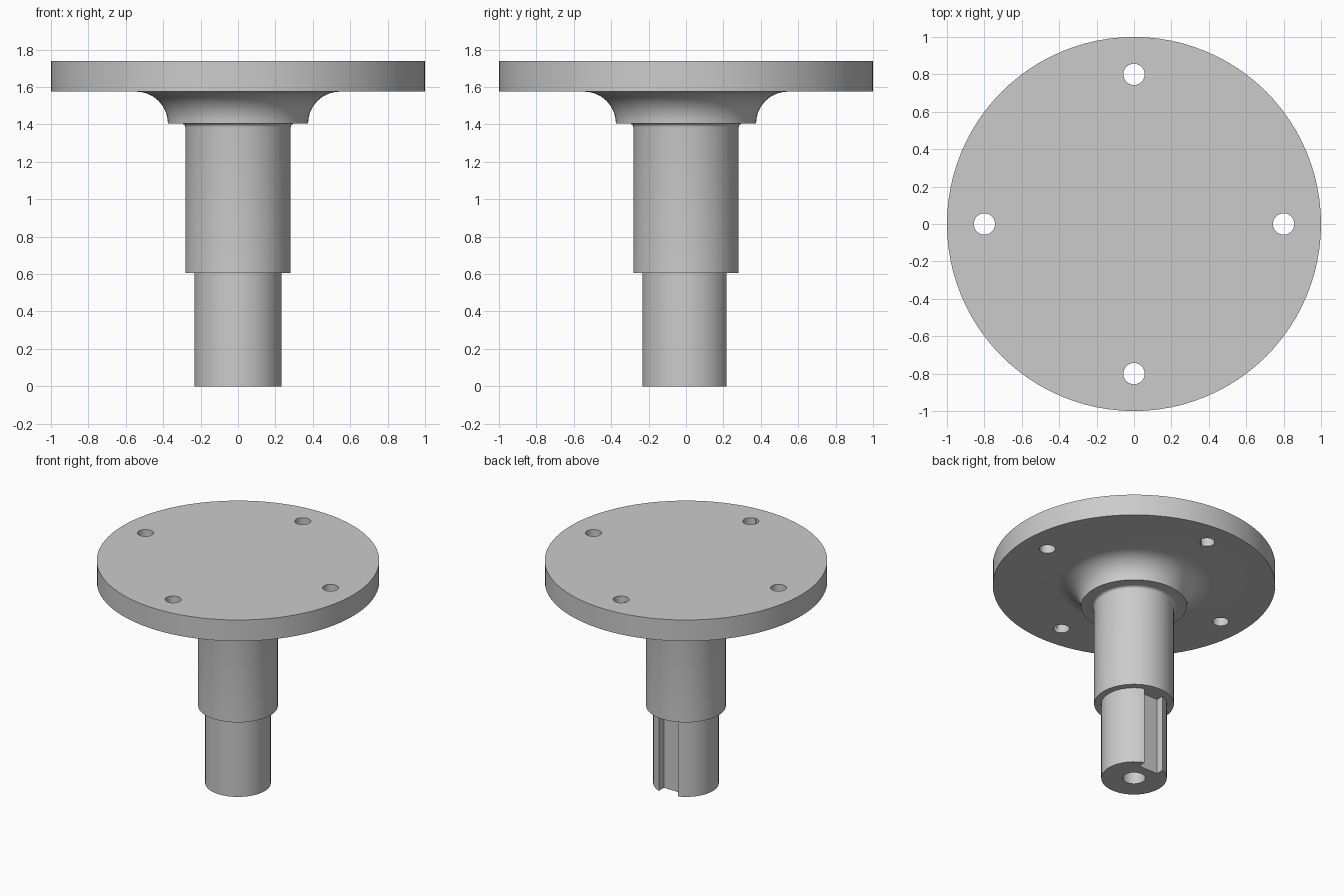
import bpy, bmesh, math

if "Cube" in bpy.data.objects:
    bpy.data.objects.remove(bpy.data.objects["Cube"])

SEG = 96
grey = bpy.data.materials.new("steel grey")
grey.diffuse_color = (0.6, 0.6, 0.6, 1)
grey.use_nodes = True
grey.node_tree.nodes["Principled BSDF"].inputs["Base Color"].default_value = grey.diffuse_color


def lathe(name, profile):
    """Closed solid of revolution about z; the profile starts and ends on the axis."""
    bm = bmesh.new()
    rings = []
    for r, z in profile:
        if r == 0:
            rings.append([bm.verts.new((0, 0, z))])
        else:
            rings.append([bm.verts.new((r * math.cos(a), r * math.sin(a), z))
                          for a in (2 * math.pi * i / SEG for i in range(SEG))])
    for lo, hi in zip(rings, rings[1:]):
        for i in range(SEG):
            j = (i + 1) % SEG
            if len(lo) == 1:
                bm.faces.new((lo[0], hi[j], hi[i]))
            elif len(hi) == 1:
                bm.faces.new((lo[i], lo[j], hi[0]))
            else:
                bm.faces.new((lo[i], lo[j], hi[j], hi[i]))
    bmesh.ops.recalc_face_normals(bm, faces=bm.faces)
    mesh = bpy.data.meshes.new(name)
    bm.to_mesh(mesh)
    bm.free()
    obj = bpy.data.objects.new(name, mesh)
    bpy.context.collection.objects.link(obj)
    mesh.materials.append(grey)
    return obj


def cut(target, cutter):
    """Subtract the cutter from the target and discard it."""
    mod = target.modifiers.new("cut", 'BOOLEAN')
    mod.operation = 'DIFFERENCE'
    mod.solver = 'EXACT'
    mod.object = cutter
    bpy.context.view_layer.objects.active = target
    bpy.ops.object.modifier_apply(modifier=mod.name)
    bpy.data.objects.remove(cutter)


def arc(cx, cz, r, n):
    """Concave fillet sweeping from vertical to horizontal."""
    return [(cx - r * math.cos(t), cz + r * math.sin(t))
            for t in (math.pi / 2 * i / n for i in range(n + 1))]


# stepped shaft with small neck fillet, flared collar and flange disc
profile = [(0, 0), (0.232, 0), (0.232, 0.605), (0.282, 0.605)]
profile += arc(0.302, 1.385, 0.02, 4)
profile += arc(0.545, 1.405, 0.17, 14)
profile += [(1, 1.575), (1, 1.74), (0, 1.74)]
shaft = lathe("flanged_shaft", profile)

# four bolt holes through the flange
for k in range(4):
    a = k * math.pi / 2
    bpy.ops.mesh.primitive_cylinder_add(
        vertices=32, radius=0.057, depth=0.4,
        location=(0.8 * math.cos(a), 0.8 * math.sin(a), 1.66))
    cut(shaft, bpy.context.object)

# blind centre bore in the shaft end
bpy.ops.mesh.primitive_cylinder_add(vertices=32, radius=0.08, depth=0.8, location=(0, 0, 0))
cut(shaft, bpy.context.object)

# keyway along the back of the thin shaft end, up to the step
bpy.ops.mesh.primitive_cube_add(size=1, location=(0, 0.305, 0.2525))
key = bpy.context.object
key.scale = (0.166, 0.3, 0.705)
bpy.context.view_layer.update()
cut(shaft, key)

# smooth round surfaces, crisp edges
bpy.ops.object.select_all(action='DESELECT')
shaft.select_set(True)
bpy.context.view_layer.objects.active = shaft
bpy.ops.object.shade_smooth_by_angle(angle=math.radians(30))
